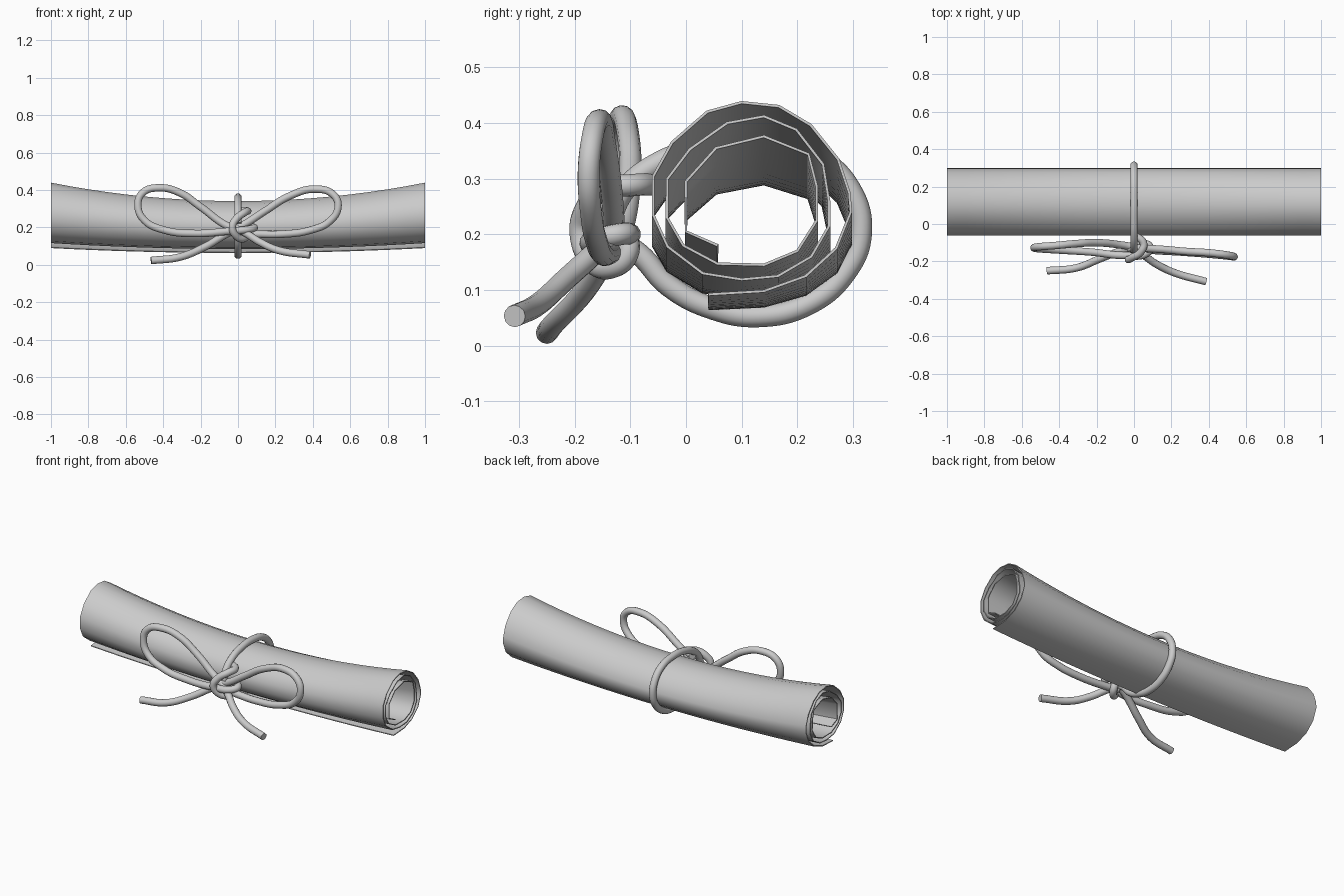
import bpy, bmesh

# --- rolled sheet: faceted spiral profile (y, z) at the ends, from outer flap to inner edge
spiral = [
    (.04, .092), (.14, .098), (.215, .125), (.27, .175), (.296, .24), (.293, .275), (.273, .335),
    (.224, .396), (.167, .43), (.10, .437), (.038, .42), (-.025, .365), (-.059, .304), (-.059, .235),
    (-.033, .178), (.03, .13), (.10, .119), (.165, .125), (.225, .16), (.257, .215), (.257, .258),
    (.246, .326), (.198, .388), (.14, .412), (.074, .40), (.007, .353), (-.034, .299), (-.034, .23),
    (-.005, .18), (.057, .147), (.14, .145), (.20, .17), (.235, .225), (.235, .285), (.22, .344),
    (.14, .376), (.054, .355), (0, .295), (0, .205), (.057, .18)]
STEPS = 20
bm = bmesh.new()
rows = []
for i in range(STEPS + 1):
    x = -1 + 2 * i / STEPS
    t = x * x                      # the sheet is squeezed and sags toward the middle
    row = []
    for y, z in spiral:
        mid = .066 + (z - .092) * .79
        row.append(bm.verts.new((x, y, mid + (z - mid) * t)))
    rows.append(row)
for a, b in zip(rows, rows[1:]):
    for j in range(len(spiral) - 1):
        bm.faces.new((a[j], b[j], b[j + 1], a[j + 1]))
mesh = bpy.data.meshes.new("rolled_sheet")
bm.to_mesh(mesh)
bm.free()
sheet = bpy.data.objects.new("rolled_sheet", mesh)
bpy.context.collection.objects.link(sheet)
solid = sheet.modifiers.new("thickness", 'SOLIDIFY')
solid.thickness = .005
solid.offset = 0


def finish(obj, angle):
    bpy.ops.object.select_all(action='DESELECT')
    obj.select_set(True)
    bpy.context.view_layer.objects.active = obj
    bpy.ops.object.convert(target='MESH')
    bpy.ops.object.shade_smooth_by_angle(angle=angle)


def cord(name, pts):
    """Round capped cord through the given points."""
    cu = bpy.data.curves.new(name, 'CURVE')
    cu.dimensions = '3D'
    cu.bevel_depth = .02
    cu.bevel_resolution = 4
    cu.resolution_u = 8
    cu.use_fill_caps = True
    sp = cu.splines.new('BEZIER')
    sp.bezier_points.add(len(pts) - 1)
    for bp, p in zip(sp.bezier_points, pts):
        bp.co = p
        bp.handle_left_type = bp.handle_right_type = 'AUTO'
    obj = bpy.data.objects.new(name, cu)
    bpy.context.collection.objects.link(obj)
    finish(obj, .8)


finish(sheet, .75)

# --- cord around the roll
ring = [(-.14, .2), (-.085, .165), (-.03, .107), (.05, .066), (.13, .053), (.22, .075), (.285, .13),
        (.314, .2), (.295, .28), (.235, .337), (.13, .361), (.02, .352), (-.055, .325), (-.11, .28), (-.14, .22)]
cord("cord_ring", [(0, y, z) for y, z in ring])

# --- bow loops
cord("left_loop", [(.01, -.125, .19), (-.05, -.115, .205), (-.2, -.10, .31), (-.31, -.105, .385),
                   (-.42, -.115, .412), (-.51, -.122, .385), (-.535, -.128, .315), (-.50, -.133, .238),
                   (-.39, -.14, .185), (-.23, -.15, .168), (-.05, -.168, .18), (.07, -.155, .192),
                   (.085, -.12, .2), (.03, -.10, .2)])
cord("right_loop", [(-.03, -.13, .19), (.03, -.13, .215), (.14, -.135, .285), (.28, -.147, .37),
                    (.41, -.155, .405), (.51, -.168, .375), (.535, -.175, .31), (.49, -.17, .233),
                    (.385, -.16, .185), (.25, -.15, .165), (.09, -.14, .165), (0, -.13, .17)])

# --- loose ends
cord("left_tail", [(-.465, -.25, .023), (-.31, -.235, .042), (-.18, -.185, .095), (-.06, -.14, .165), (.02, -.12, .2)])
cord("right_tail", [(.385, -.308, .053), (.22, -.262, .077), (.12, -.215, .12), (.04, -.16, .17), (-.02, -.13, .2)])

# --- knot wraps
cord("knot_wrap", [(0, -.06, .29), (.05, -.10, .288), (.04, -.145, .283), (-.01, -.18, .245), (-.03, -.19, .205),
                   (-.01, -.172, .155), (.03, -.135, .14), (.045, -.105, .165), (.03, -.11, .21)])
